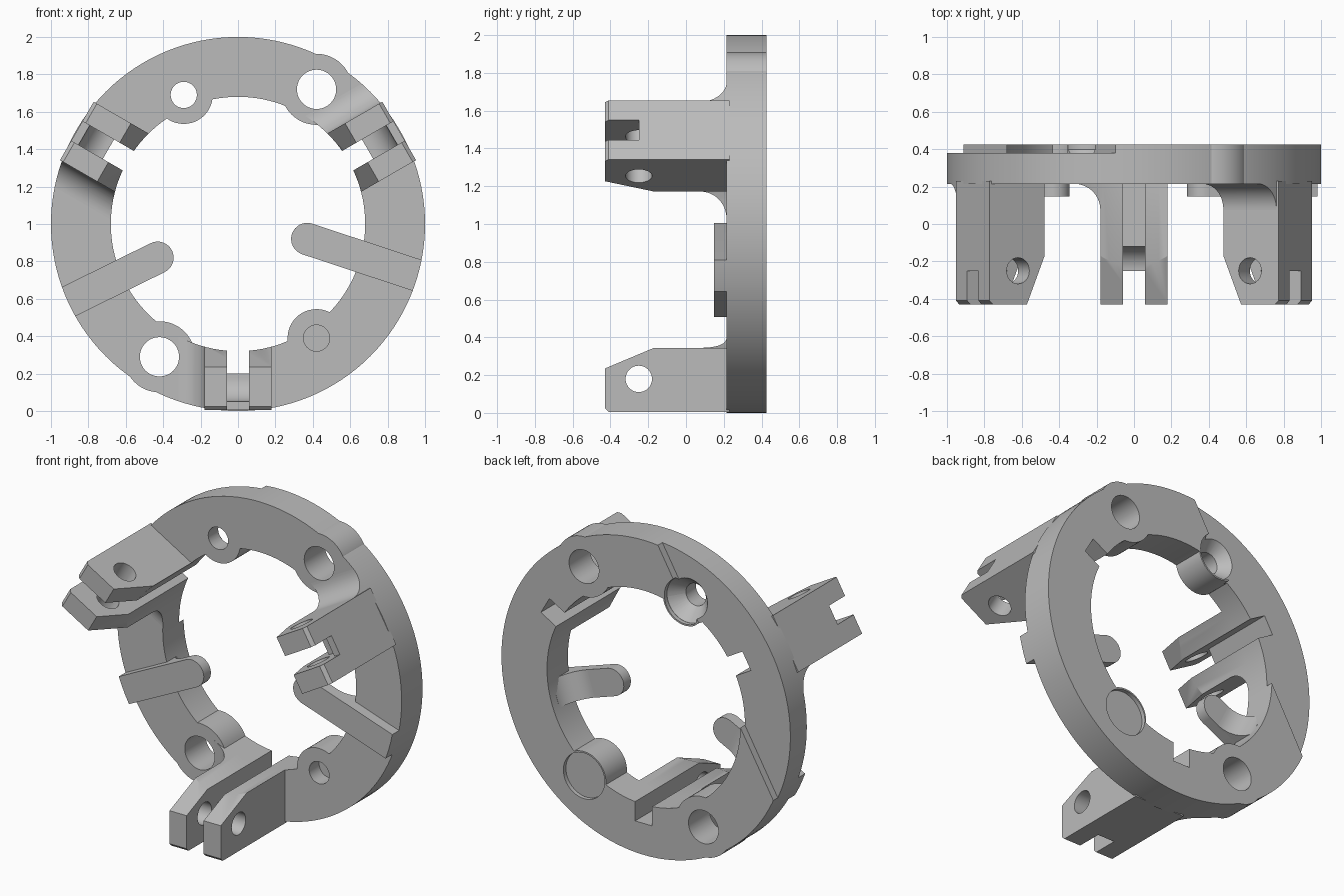
import bpy, bmesh, math
from mathutils import Vector, Matrix

cube = bpy.data.objects.get("Cube")
if cube:
    bpy.data.objects.remove(cube, do_unlink=True)

grey = bpy.data.materials.new("plain_grey")
grey.use_nodes = True
grey.diffuse_color = (0.5, 0.5, 0.5, 1)
grey.node_tree.nodes["Principled BSDF"].inputs["Base Color"].default_value = (0.5, 0.5, 0.5, 1)

FRONT, BACK = 0.215, 0.425      # ring faces along y
INNER = 0.68                    # ring bore
Y = Vector((0, 1, 0))
X = Vector((1, 0, 0))
Z = Vector((0, 0, 1))
CENTRE = Vector((0, 0, 1))


def make(name, bm):
    bmesh.ops.recalc_face_normals(bm, faces=bm.faces)
    mesh = bpy.data.meshes.new(name)
    bm.to_mesh(mesh)
    bm.free()
    mesh.materials.append(grey)
    ob = bpy.data.objects.new(name, mesh)
    bpy.context.collection.objects.link(ob)
    return ob


def prism(name, pts, axes, lo, hi, origin=CENTRE):
    """Extrude a 2D profile; axes = two profile directions, then depth."""
    a, b, c = axes
    bm = bmesh.new()
    rows = [[bm.verts.new(origin + a * p + b * q + c * h) for p, q in pts] for h in (lo, hi)]
    bm.faces.new(rows[0])
    bm.faces.new(rows[1])
    n = len(pts)
    for i in range(n):
        j = (i + 1) % n
        bm.faces.new((rows[0][i], rows[0][j], rows[1][j], rows[1][i]))
    return make(name, bm)


def arc(cx, cy, r, start, end, n=16):
    return [(cx + r * math.cos(math.radians(start + (end - start) * i / n)),
             cy + r * math.sin(math.radians(start + (end - start) * i / n))) for i in range(n + 1)]


def disc(name, x, z, r, lo, hi, n=48):
    return prism(name, arc(x, z, r, 0, 360, n)[:-1], (X, Z, Y), lo, hi, Vector())


def boolean(ob, tool, kind="DIFFERENCE", keep=False):
    mod = ob.modifiers.new("bool", "BOOLEAN")
    mod.operation, mod.solver, mod.object = kind, "EXACT", tool
    bpy.context.view_layer.update()
    with bpy.context.temp_override(object=ob, active_object=ob, selected_objects=[ob]):
        bpy.ops.object.modifier_apply(modifier=mod.name)
    if not keep:
        bpy.data.objects.remove(tool, do_unlink=True)


def frame(deg):
    """Radial and tangent directions in the ring plane."""
    a = math.radians(deg)
    return (Vector((math.cos(a), 0, math.sin(a))), Vector((-math.sin(a), 0, math.cos(a))))


# Ring, with a shallow flat step on the back
ring = disc("ring", 0, 1, 1, FRONT, BACK, 128)
bore = disc("bore_cutter", 0, 1, INNER, -1, 1, 128)
rim = disc("rim_limit", 0, 1, 1, -1, 1, 128)
boolean(ring, bore, keep=True)

# Bolt bosses, holes and countersinks: x, z, hole radius, boss radius
holes = [(-0.29, 1.69, 0.07, 0.155), (0.42, 0.39, 0.07, 0.155),
         (0.42, 1.72, 0.105, 0.19), (-0.42, 0.29, 0.105, 0.19)]
for x, z, r, boss in holes:
    boolean(ring, disc("boss", x, z, boss, FRONT, BACK), "UNION")
for x, z, r, boss in holes:
    boolean(ring, disc("hole_cutter", x, z, r, -1, 1))
    if r < 0.1:
        bm = bmesh.new()
        sink, floor, top = 0.145, 0.315, 0.4
        bmesh.ops.create_cone(bm, cap_ends=True, segments=48, radius1=r, radius2=sink, depth=top - floor,
                              matrix=Matrix.Translation((x, (floor + top) / 2, z))
                              @ Matrix.Rotation(-math.pi / 2, 4, "X"))
        boolean(ring, make("countersink_cutter", bm))
        boolean(ring, disc("counterbore_cutter", x, z, sink, top - 0.001, 1))
radial, tangent = frame(150)
boolean(ring, prism("step_cutter", [(-1.2, 0.584), (1.2, 0.584), (1.2, 1.2), (-1.2, 1.2)],
                    (tangent, radial, Y), 0.38, 0.6))

# Forked legs: angle, side that carries the root fillet
leg_profile = [(0.23, 0.6), (-0.037, 0.6), (-0.43, 0.765), (-0.43, 0.975), (-0.41, 0.995), (0.23, 0.995)]
slot_profile = ([(0.6, 0.4), (0.6, 0.8), (-0.12, 0.8)] + arc(-0.25, 0.82, 0.13, 0, 90)
                + [(-0.25, 1.2), (-0.6, 1.2), (-0.6, 0.4)])
fillet_profile = [(0.17, 0.23), (0.17, 0.075)] + arc(0.32, 0.075, 0.14, 180, 90) + [(0.32, 0.23)]
parts = [ring]
for name, deg, side in (("bottom", 270, -1), ("left", 30, 1), ("right", 150, 1)):
    radial, tangent = frame(deg)
    leg = prism(name + "_leg", leg_profile, (Y, radial, tangent), -0.18, 0.18)
    boolean(leg, bore, keep=True)
    boolean(leg, prism("pin_cutter", arc(-0.25, 0.82, 0.07, 0, 360, 32)[:-1],
                       (Y, radial, tangent), -0.5, 0.5))
    slot = prism("slot_cutter", slot_profile, (Y, radial, tangent), -0.06, 0.06)
    boolean(leg, slot, keep=True)
    boolean(ring, slot)
    fillet = prism(name + "_leg_fillet", fillet_profile, (tangent * side, Y, radial), 0.5, 1.1)
    boolean(fillet, rim, "INTERSECT", keep=True)
    boolean(fillet, bore, keep=True)
    for x, z, r, boss in holes[2:]:
        boolean(fillet, disc("hole_cutter", x, z, r, -1, 1))
    parts += [leg, fillet]

# Inward finger tabs with a curved gusset behind: end centre, outward angle
for name, x, z, deg in (("right", -0.43, 0.82, 206.3), ("left", 0.37, 0.92, -18.3)):
    out, across = frame(deg)
    end = Vector((x, 0, z))
    w = 0.086
    tab = prism(name + "_tab", arc(0, 0, w, 90, 270) + [(0.9, -w), (0.9, w)],
                (out, across, Y), 0.148, FRONT + 0.004, end)
    boolean(tab, rim, "INTERSECT", keep=True)
    # distance along the tab to the bore wall
    rel = end - CENTRE
    b = rel.dot(out)
    wall = -b + math.sqrt(b * b - rel.length_squared + INNER ** 2)
    gusset = prism(name + "_tab_gusset",
                   [(wall + 0.03, 0.365), (wall + 0.03, 0.2), (wall - 0.15, 0.2)]
                   + arc(wall - 0.15, 0.369, 0.15, 270, 360),
                   (out, Y, across), -w, w, end)
    parts += [tab, gusset]

for helper in (bore, rim):
    bpy.data.objects.remove(helper, do_unlink=True)

# Smooth curved walls, keep edges sharp
bpy.ops.object.select_all(action="DESELECT")
for ob in parts:
    ob.select_set(True)
bpy.context.view_layer.objects.active = ring
bpy.ops.object.shade_smooth_by_angle(angle=math.radians(25))
